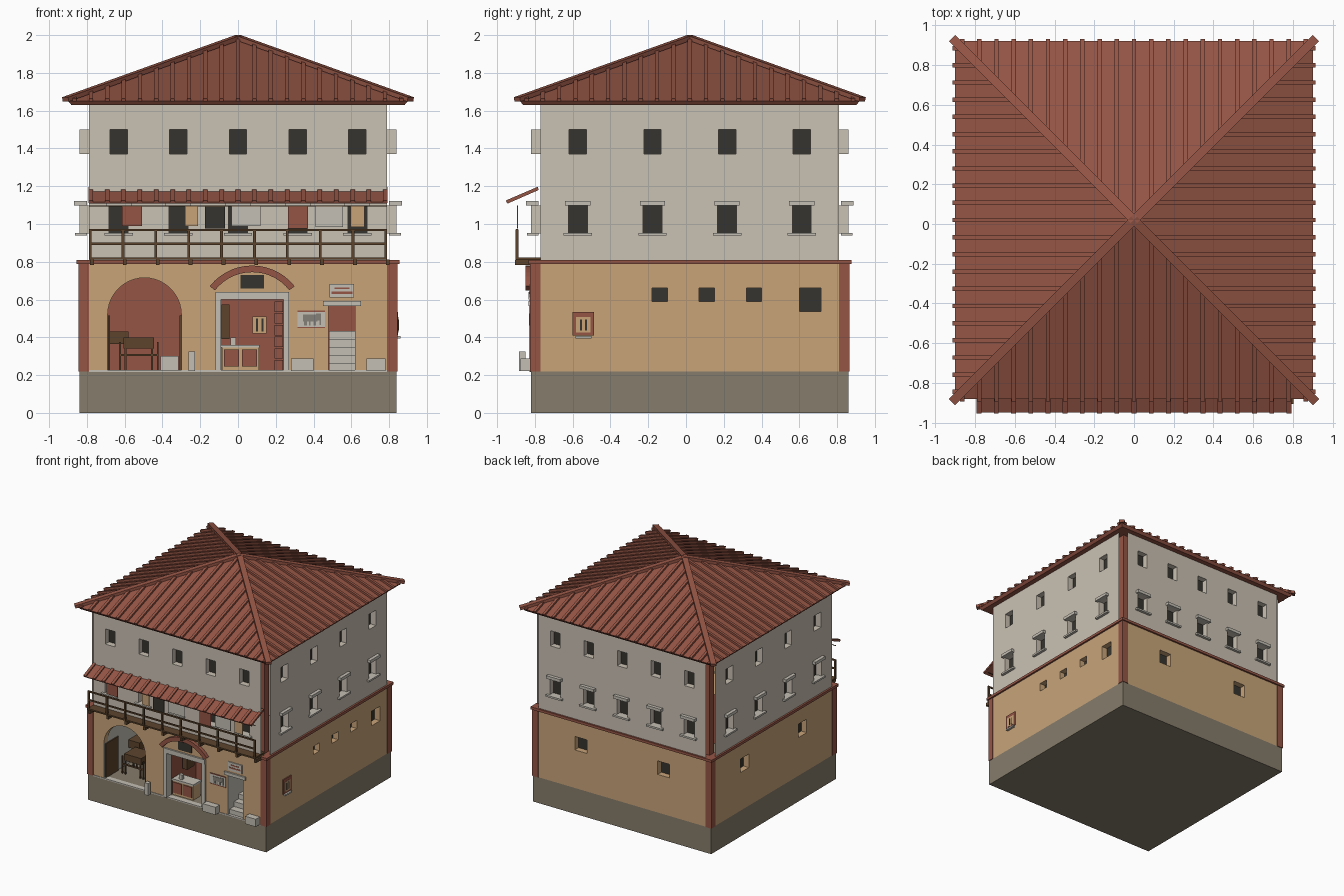
import bpy, bmesh, math
from mathutils import Vector

if "Cube" in bpy.data.objects:
    bpy.data.objects.remove(bpy.data.objects["Cube"])

def mat(name, r, g, b):
    m = bpy.data.materials.new(name)
    lin = [((c / 255 + 0.055) / 1.055) ** 2.4 for c in (r, g, b)]
    m.diffuse_color = (*lin, 1)
    m.use_nodes = True
    m.node_tree.nodes["Principled BSDF"].inputs["Base Color"].default_value = m.diffuse_color
    return m

PLASTER = mat("pale plaster", 202, 193, 179)
OCHRE = mat("ochre plaster", 200, 164, 121)
RED = mat("terracotta red", 149, 85, 69)
BASE = mat("base stone", 134, 124, 107)
DARK = mat("dark opening", 54, 52, 46)
WOOD = mat("dark wood", 92, 68, 44)
STONE = mat("light stone", 196, 191, 180)
GREY = mat("grey paint", 132, 128, 120)

H, CY = 0.84, 0.02          # half width of the building, y centre

def place(u, o, z, k=0):
    """u along a facade, o outward from it, k = front, right, back, left."""
    x, y = u, -H - o
    for _ in range(k):
        x, y = -y, x
    return Vector((x, y + CY, z))

class Part:
    def __init__(self, name, *mats):
        self.name, self.mats, self.bm = name, mats, bmesh.new()

    def face(self, pts, m=0):
        f = self.bm.faces.new([self.bm.verts.new(p) for p in pts])
        f.material_index = m

    def hexa(self, a, b, m=0):
        """Solid between two matching quads."""
        va, vb = [[self.bm.verts.new(p) for p in q] for q in (a, b)]
        fs = [va[::-1], vb] + [[va[i], va[(i + 1) % 4], vb[(i + 1) % 4], vb[i]] for i in range(4)]
        new = [self.bm.faces.new(f) for f in fs]
        for f in new:
            f.material_index = m
        bmesh.ops.recalc_face_normals(self.bm, faces=new)

    def box(self, u0, u1, o0, o1, z0, z1, k=0, m=0):
        q = [[place(u, o, z, k) for u, o in ((u0, o0), (u1, o0), (u1, o1), (u0, o1))] for z in (z0, z1)]
        self.hexa(*q, m)

    def bar(self, p, q, w, h, m=0):
        """Beam whose underside runs from p to q."""
        d = (q - p).normalized()
        s = d.cross(Vector((0, 0, 1))).normalized() * w / 2
        n = s.cross(d).normalized() * h
        self.hexa(*[[e - s, e + s, e + s + n, e - s + n] for e in (p, q)], m)

    def wall(self, k, u0, u1, z0, z1, holes, depth=0.05):
        """Facade sheet with recessed dark windows; holes are (u0,u1,z0,z1,recessed)."""
        us = sorted({u0, u1, *[v for h in holes for v in h[:2]]})
        zs = sorted({z0, z1, *[v for h in holes for v in h[2:4]]})
        for a, b in zip(us, us[1:]):
            for c, d in zip(zs, zs[1:]):
                u, z = (a + b) / 2, (c + d) / 2
                if not any(h[0] < u < h[1] and h[2] < z < h[3] for h in holes):
                    self.face([place(*p, k) for p in ((a, 0, c), (b, 0, c), (b, 0, d), (a, 0, d))])
        for a, b, c, d, rec in holes:
            if rec:
                self.recess(k, a, b, c, d, depth, (0, 0, 0, 0, 1))

    def recess(self, k, a, b, c, d, depth, ms):
        """Open niche: left, right, floor, ceiling, back materials."""
        rim = [(a, c), (b, c), (b, d), (a, d)]
        for i, m in zip(range(4), (ms[2], ms[1], ms[3], ms[0])):
            p, q = rim[i], rim[(i + 1) % 4]
            self.face([place(p[0], 0, p[1], k), place(p[0], -depth, p[1], k),
                       place(q[0], -depth, q[1], k), place(q[0], 0, q[1], k)][::-1], m)
        self.face([place(u, -depth, z, k) for u, z in rim], ms[4])

    def done(self):
        me = bpy.data.meshes.new(self.name)
        self.bm.to_mesh(me)
        self.bm.free()
        for m in self.mats:
            me.materials.append(m)
        bpy.context.collection.objects.link(bpy.data.objects.new(self.name, me))

# Plinth, pavement edge, string course, corner posts
p = Part("plinth", BASE); p.box(-H, H, 0, -2 * H, 0, 0.22); p.done()
p = Part("pavement_edge", STONE); p.box(-0.79, 0.79, 0.005, -0.04, 0.216, 0.226); p.done()
course, posts, inner = Part("string_course", RED), Part("corner_posts", RED), Part("upper_corner_posts", RED)
for k in range(4):
    course.box(-0.855, 0.855, 0.015, -0.05, 0.788, 0.81, k)
    posts.box(0.79, 0.845, 0.005, -0.05, 0.22, 0.81, k)
    inner.box(0.73, 0.788, -0.052, -0.11, 0.8, 1.64, k)
for p in (course, posts, inner):
    p.done()

# Upper walls with two rows of windows, sills and lintels
upper, trim = Part("upper_walls", PLASTER, DARK), Part("sills_and_lintels", STONE)
for k in range(4):
    n, step = ((5, 0.316), (4, 0.395))[k % 2]
    holes = []
    for i in range(n):
        c = (i - (n - 1) / 2) * step
        holes += [(c - 0.046, c + 0.046, 1.37, 1.5, True), (c - 0.05, c + 0.05, 0.95, 1.097, True)]
        trim.box(c - 0.075, c + 0.075, 0.022, -0.04, 0.938, 0.953, k)
        trim.box(c - 0.067, c + 0.067, 0.028, -0.04, 1.097, 1.122, k)
    upper.wall(k, -0.79, 0.79, 0.8, 1.64, holes)
upper.done(); trim.done()

# Ground floor walls: front openings, small windows elsewhere
AX, AR, AZ = -0.495, 0.195, 0.52           # arch centre, radius, springing
lower = Part("lower_walls", OCHRE, DARK)
lower.wall(0, -0.79, 0.79, 0.22, 0.79, [(AX - AR, AX + AR, 0.22, 0.79, False),
           (-0.09, 0.24, 0.22, 0.6, False), (0.48, 0.62, 0.22, 0.565, False)])
pair = [(c - 0.056, c + 0.056, 0.545, 0.66, True) for c in (-0.39, 0.39)]
small = [(c - 0.041, c + 0.041, 0.59, 0.66, True) for c in (-0.16, 0.09, 0.34)]
lower.wall(1, -0.79, 0.79, 0.22, 0.79, small + [(0.58, 0.694, 0.537, 0.66, True)])
lower.wall(2, -0.79, 0.79, 0.22, 0.79, pair)
lower.wall(3, -0.79, 0.79, 0.22, 0.79, pair)
arc = [(AX - AR * math.cos(t), AZ + AR * math.sin(t)) for t in [math.pi * i / 20 for i in range(21)]]
for (a, za), (b, zb) in zip(arc, arc[1:]):
    lower.face([place(a, 0, za), place(b, 0, zb), place(b, 0, 0.79), place(a, 0, 0.79)])
    lower.face([place(a, 0, za), place(a, -0.05, za), place(b, -0.05, zb), place(b, 0, zb)])
lower.done()

# Rooms behind the front openings
p = Part("rooms", RED, STONE, BASE, OCHRE)
p.recess(0, AX - AR, AX + AR, 0.223, 0.75, 0.5, (1, 1, 2, 3, 0))
p.recess(0, -0.1, 0.25, 0.223, 0.64, 0.4, (0, 0, 2, 3, 0))
p.recess(0, 0.48, 0.62, 0.223, 0.575, 0.4, (1, 1, 2, 3, 0))
p.done()

# Stairs in the narrow doorway
p = Part("stairs", STONE)
for i in range(5):
    p.box(0.481, 0.619, -0.02 - i * 0.06, -0.39, 0.223 + i * 0.042, 0.265 + i * 0.042)
p.done()

# Stone door frame, lintels, benches, bollard
p = Part("door_stonework", STONE)
p.box(-0.12, -0.09, 0.012, -0.05, 0.22, 0.6)
p.box(0.24, 0.27, 0.012, -0.05, 0.22, 0.6)
p.box(-0.12, 0.27, 0.014, -0.05, 0.6, 0.64)
p.box(0.45, 0.65, 0.014, -0.05, 0.565, 0.592)
p.done()
p = Part("benches", STONE)
p.box(0.28, 0.4, 0.055, 0, 0.222, 0.287)
p.box(0.68, 0.78, 0.055, 0, 0.222, 0.287)
p.box(-0.262, -0.228, 0.065, 0.03, 0.222, 0.325)
p.done()

# Curved red hood over the main door with a dark fanlight
p = Part("door_hood", RED, DARK)
ts = [math.radians(-52 + 104 * i / 14) for i in range(15)]
ring = [[place(0.075 + r * math.sin(t), o, 0.495 + r * math.cos(t))
         for r, o in ((0.25, 0), (0.285, 0), (0.285, 0.03), (0.25, 0.03))] for t in ts]
for a, b in zip(ring, ring[1:]):
    p.hexa(a, b)
p.box(0.012, 0.138, 0.006, 0, 0.658, 0.73, m=1)
p.done()

# Painted boards beside the door and a grilled panel on the right side
p = Part("wall_boards", STONE, RED, GREY)
p.box(0.315, 0.46, 0.005, 0, 0.45, 0.54)
for z in (0.45, 0.535):
    p.box(0.315, 0.46, 0.007, 0, z, z + 0.006, m=1)
for a, b, c, d in ((0.345, 0.42, 0.485, 0.52), (0.413, 0.44, 0.49, 0.525), (0.432, 0.44, 0.465, 0.49),
                   (0.35, 0.365, 0.463, 0.486), (0.375, 0.385, 0.463, 0.486), (0.4, 0.412, 0.463, 0.486)):
    p.box(a, b, 0.008, 0, c, d, m=2)
p.box(0.485, 0.615, 0.008, 0, 0.61, 0.683)
p.box(0.51, 0.59, 0.01, 0, 0.655, 0.665, m=1)
p.box(0.495, 0.605, 0.01, 0, 0.63, 0.642, m=1)
p.done()
p = Part("grilled_panel", RED, OCHRE, DARK, STONE)
p.box(-0.62, -0.507, 0.008, 0, 0.41, 0.535, 1)
p.box(-0.603, -0.525, 0.01, 0, 0.425, 0.508, 1, 1)
for u in (-0.58, -0.555):
    p.box(u, u + 0.01, 0.012, 0, 0.435, 0.495, 1, 2)
p.box(-0.605, -0.52, 0.02, 0, 0.395, 0.408, 1, 3)
p.done()

# Arch room contents: open door leaves, cart, block
p = Part("arch_room_furniture", WOOD, STONE)
for u in (-0.688, -0.31):
    p.box(u, u + 0.01, -0.01, -0.18, 0.225, 0.515)
p.box(-0.605, -0.445, -0.15, -0.3, 0.34, 0.398)
p.box(-0.685, -0.58, -0.32, -0.45, 0.365, 0.43)
for u in (-0.63, -0.6, -0.46, -0.43):
    for o in (-0.15, -0.3):
        p.box(u, u + 0.01, o, o - 0.01, 0.225, 0.375)
p.box(-0.63, -0.42, -0.15, -0.16, 0.3, 0.312)
p.box(-0.41, -0.315, -0.15, -0.28, 0.225, 0.3, m=1)
p.done()

# Shop contents: counter, shelf, panel, stacked jars
p = Part("shop_furniture", OCHRE, STONE, RED, WOOD, DARK)
p.box(-0.085, 0.11, -0.06, -0.16, 0.225, 0.345)
p.box(-0.09, 0.115, -0.055, -0.165, 0.345, 0.36, m=1)
for u in (-0.075, 0.02):
    p.box(u, u + 0.08, -0.052, -0.06, 0.245, 0.335, m=2)
p.box(-0.088, -0.045, -0.2, -0.3, 0.39, 0.575, m=3)
p.box(-0.04, -0.01, -0.08, -0.11, 0.36, 0.4, m=1)
p.box(0.078, 0.152, -0.385, -0.4, 0.42, 0.51)
for u in (0.095, 0.125):
    p.box(u, u + 0.01, -0.38, -0.39, 0.43, 0.5, m=4)
for i in range(6):
    p.box(0.192, 0.238, -0.2, -0.26, 0.225 + i * 0.062, 0.28 + i * 0.062, m=2)
p.done()

# Balcony deck, beams and railing
p = Part("balcony", WOOD)
p.box(-0.79, 0.79, 0.08, -0.05, 0.811, 0.823)
for i in range(10):
    u = -0.783 + i * 0.174
    p.box(u - 0.007, u + 0.007, 0.082, 0.068, 0.815, 0.97)
    p.box(u + 0.0, u + 0.02, 0.085, -0.05, 0.783, 0.811)
for z in (0.89, 0.962):
    p.box(-0.79, 0.79, 0.08, 0.07, z, z + 0.012)
p.done()

# Laundry line with hanging cloths
p = Part("laundry", RED, OCHRE, DARK, STONE, WOOD)
p.box(-0.79, 0.79, 0.074, 0.07, 1.092, 1.097, m=4)
for a, b, z, m in ((-0.615, -0.508, 0.99, 0), (-0.28, -0.212, 0.99, 1), (-0.175, -0.07, 0.975, 2),
                   (-0.035, 0.12, 0.99, 3), (0.265, 0.37, 0.975, 0), (0.41, 0.555, 0.985, 3), (0.595, 0.67, 0.985, 1)):
    p.box(a, b, 0.075, 0.07, z, 1.093, m=m)
p.done()

# Tiled canopy above the balcony
p = Part("canopy", RED)
p.bar(place(0, -0.04, 1.18), place(0, 0.125, 1.108), 1.58, 0.008)
for i in range(19):
    u = -0.78 + i * 1.56 / 18
    p.bar(place(u, -0.04, 1.184), place(u, 0.128, 1.112), 0.024, 0.014)
p.done()

# Hipped roof with tile ribs and hip caps
E, EZ, TOP = 0.9, 1.652, 1.975
p = Part("roof", RED)
rib = Part("roof_ribs", RED)
rim = [place(-E, E - H, EZ, k) for k in range(4)]
low = [Vector((v.x * 0.98, CY + (v.y - CY) * 0.98, 1.63)) for v in rim]
apex = Vector((0, CY, TOP))
for k in range(4):
    j = (k + 1) % 4
    p.face([rim[k], rim[j], apex])
    p.face([low[k], low[j], rim[j], rim[k]])
    p.bar(apex - (rim[k] - apex) * 0.005, apex + (rim[k] - apex) * 1.013, 0.045, 0.024)
    for i in range(-10, 11):
        u = i * 0.0865
        at = lambda v: place(u, v - H, TOP - (TOP - EZ) * v / E - 0.002, k)
        rib.bar(at(max(abs(u), 0.01)), at(E + 0.006), 0.022, 0.018)
p.face(low[::-1])
p.done(); rib.done()
